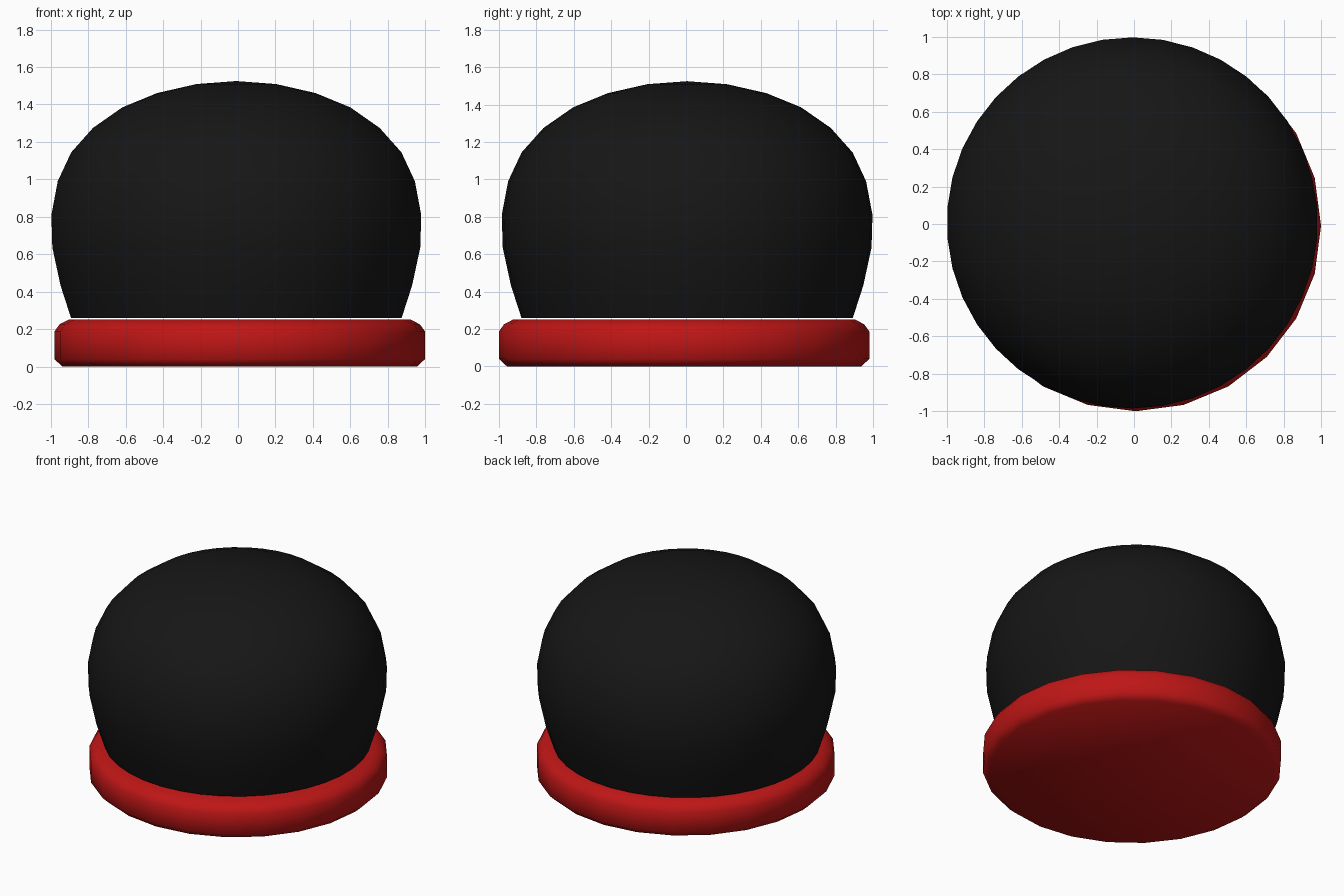
import bpy, bmesh, math

if "Cube" in bpy.data.objects:
    bpy.data.objects.remove(bpy.data.objects["Cube"])


def material(name, color):
    m = bpy.data.materials.new(name)
    m.diffuse_color = color
    m.use_nodes = True
    m.node_tree.nodes["Principled BSDF"].inputs["Base Color"].default_value = m.diffuse_color
    return m


def lathe(name, profile, sides, centre, mat, start=0.0):
    """Revolve (radius, z) points, bottom to top, into a closed solid."""
    bm = bmesh.new()
    rings = []
    for r, z in profile:
        if r == 0:
            rings.append([bm.verts.new((centre[0], centre[1], z))])
            continue
        rings.append([bm.verts.new((centre[0] + r * math.cos(start + math.tau * i / sides),
                                    centre[1] + r * math.sin(start + math.tau * i / sides), z))
                      for i in range(sides)])
    for low, high in zip(rings, rings[1:]):
        for i in range(sides):
            j = (i + 1) % sides
            if len(high) == 1:
                bm.faces.new((low[i], low[j], high[0]))
            else:
                bm.faces.new((low[i], low[j], high[j], high[i]))
    bm.faces.new(rings[0][::-1])
    if len(rings[-1]) > 1:
        bm.faces.new(rings[-1])
    mesh = bpy.data.meshes.new(name)
    bm.to_mesh(mesh)
    bm.free()
    obj = bpy.data.objects.new(name, mesh)
    bpy.context.collection.objects.link(obj)
    mesh.materials.append(mat)
    bpy.ops.object.select_all(action='DESELECT')
    obj.select_set(True)
    bpy.context.view_layer.objects.active = obj
    bpy.ops.object.shade_smooth_by_angle(angle=math.radians(50))
    return obj


black = material("black", (0.008, 0.008, 0.008, 1))
red = material("red", (0.52, 0.008, 0.008, 1))

# Red base disc with rounded rim
lathe("base", [(0.947, 0.0), (0.99, 0.04), (0.99, 0.187), (0.963, 0.225), (0.912, 0.252)],
      24, (0.009, -0.01), red)

# Black bulging dome, just clear of the base
lathe("dome", [(0.886, 0.26), (0.942, 0.433), (0.986, 0.636), (0.991, 0.81), (0.957, 0.99),
               (0.885, 1.144), (0.768, 1.275), (0.61, 1.385), (0.424, 1.461), (0.213, 1.509),
               (0.0, 1.525)],
      38, (-0.009, 0.006), black, math.pi / 2)
